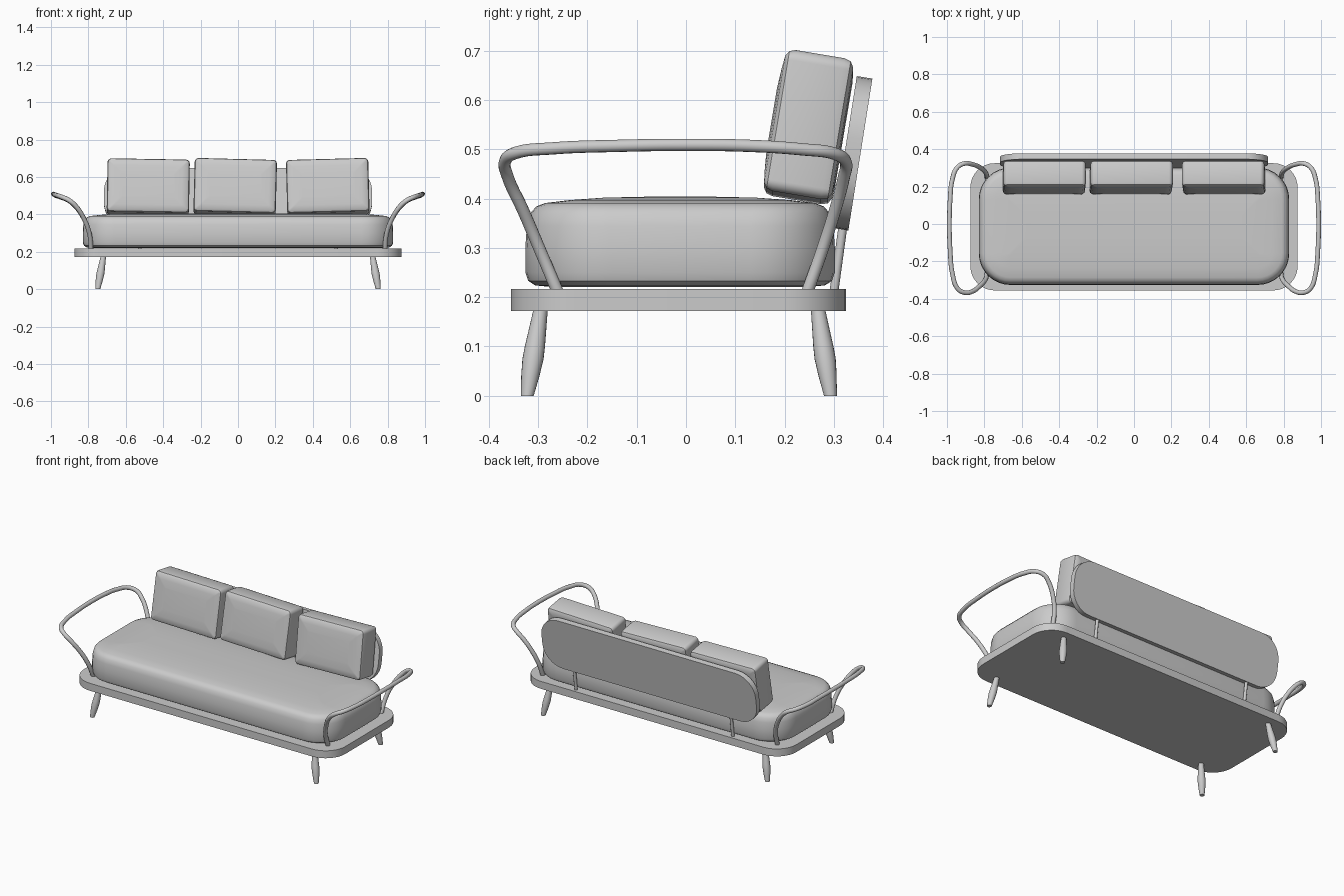
import bpy, bmesh
from math import sin, cos, pi, radians
from mathutils import Vector

if "Cube" in bpy.data.objects:
    bpy.data.objects.remove(bpy.data.objects["Cube"])


def rounded_rect(hx, hy, r, z, n=8):
    pts = []
    for k, (sx, sy) in enumerate([(1, 1), (-1, 1), (-1, -1), (1, -1)]):
        for i in range(n + 1):
            a = (k + i / n) * pi / 2
            pts.append((sx * (hx - r) + r * cos(a), sy * (hy - r) + r * sin(a), z))
    return pts


def circle(x, y, z, r, n=20):
    return [(x + r * cos(2 * pi * i / n), y + r * sin(2 * pi * i / n), z) for i in range(n)]


def loft(name, rings, loc=(0, 0, 0), rot=(0, 0, 0), angle=35):
    bm = bmesh.new()
    vs = [[bm.verts.new(p) for p in ring] for ring in rings]
    n = len(rings[0])
    for a, b in zip(vs, vs[1:]):
        for i in range(n):
            j = (i + 1) % n
            bm.faces.new((a[i], a[j], b[j], b[i]))
    bm.faces.new(vs[0][::-1])
    bm.faces.new(vs[-1])
    bmesh.ops.recalc_face_normals(bm, faces=bm.faces)
    me = bpy.data.meshes.new(name)
    bm.to_mesh(me)
    bm.free()
    ob = bpy.data.objects.new(name, me)
    bpy.context.collection.objects.link(ob)
    ob.location, ob.rotation_euler = loc, rot
    smooth(ob, angle)
    return ob


def smooth(ob, angle):
    bpy.ops.object.select_all(action='DESELECT')
    ob.select_set(True)
    bpy.context.view_layer.objects.active = ob
    bpy.ops.object.shade_smooth_by_angle(angle=radians(angle))


def pad(name, hx, hy, r, profile, **kw):
    # profile: (inset, height) pairs from one face to the other
    return loft(name, [rounded_rect(hx - d, hy - d, max(r - d, 0.006), z) for d, z in profile], **kw)


def tube(name, pts, radius):
    cu = bpy.data.curves.new(name, 'CURVE')
    cu.dimensions = '3D'
    cu.bevel_depth, cu.bevel_resolution = radius, 4
    cu.resolution_u, cu.use_fill_caps = 6, True
    sp = cu.splines.new('BEZIER')
    sp.bezier_points.add(len(pts) - 1)
    for bp, p in zip(sp.bezier_points, pts):
        bp.co = p
        bp.handle_left_type = bp.handle_right_type = 'AUTO'
    ob = bpy.data.objects.new(name, cu)
    bpy.context.collection.objects.link(ob)
    bpy.ops.object.select_all(action='DESELECT')
    ob.select_set(True)
    bpy.context.view_layer.objects.active = ob
    bpy.ops.object.convert(target='MESH')
    smooth(bpy.context.object, 40)


# base slab
pad("base", 0.875, 0.34, 0.13, [(0, 0.172), (0, 0.217)], loc=(0, -0.015, 0))

# seat cushion with softly domed top
pad("seat_cushion", 0.83, 0.314, 0.17,
    [(0.05, 0.221), (0.02, 0.224), (0.006, 0.233), (0, 0.25), (0, 0.30), (0.003, 0.345),
     (0.01, 0.37), (0.022, 0.384), (0.04, 0.391), (0.09, 0.397), (0.16, 0.402), (0.25, 0.404)],
    loc=(0, -0.012, 0))

# back cushions, leaning on the panel
lean = radians(80.5)
for i, (x, roll) in enumerate([(-0.48, 1.0), (-0.015, 1.5), (0.48, -1.5)]):
    pad(f"back_cushion_{i + 1}", 0.22, 0.145, 0.022,
        [(0.04, -0.073), (0.016, -0.071), (0.004, -0.064), (0, -0.05), (0, 0.05),
         (0.004, 0.062), (0.014, 0.069), (0.04, 0.072), (0.08, 0.075)],
        loc=(x, 0.248, 0.545), rot=(lean, radians(roll), 0))

# back panel
pad("back_panel", 0.717, 0.156, 0.125, [(0, -0.016), (0, 0.016)],
    loc=(0, 0.338, 0.492), rot=(radians(81), 0, 0))

# bent arm, front foot to rear foot
arm = [(0.785, -0.26, 0.21), (0.795, -0.298, 0.30), (0.823, -0.330, 0.375),
       (0.868, -0.362, 0.445), (0.905, -0.367, 0.476), (0.943, -0.345, 0.493),
       (0.97, -0.27, 0.502), (0.983, -0.14, 0.507), (0.987, 0, 0.509),
       (0.983, 0.13, 0.507), (0.972, 0.235, 0.500), (0.945, 0.302, 0.491),
       (0.905, 0.324, 0.474), (0.868, 0.320, 0.442), (0.823, 0.302, 0.375),
       (0.795, 0.278, 0.30), (0.785, 0.246, 0.21)]

for s, side in ((1, "right"), (-1, "left")):
    tube(f"arm_{side}", [(s * x, y, z) for x, y, z in arm], 0.0125)
    # panel support
    tube(f"panel_support_{side}", [(s * 0.525, 0.300, 0.21), (s * 0.525, 0.322, 0.37)], 0.009)
    # splayed turned legs
    for end, y0, y1 in (("front", -0.322, -0.295), ("rear", 0.293, 0.268)):
        rings = []
        for z, r in ((0, 0.013), (0.04, 0.0185), (0.075, 0.0215), (0.10, 0.0205), (0.175, 0.0145)):
            t = z / 0.175
            rings.append(circle(s * (0.75 - 0.03 * t), y0 + (y1 - y0) * t, z, r))
        loft(f"{end}_leg_{side}", rings)
